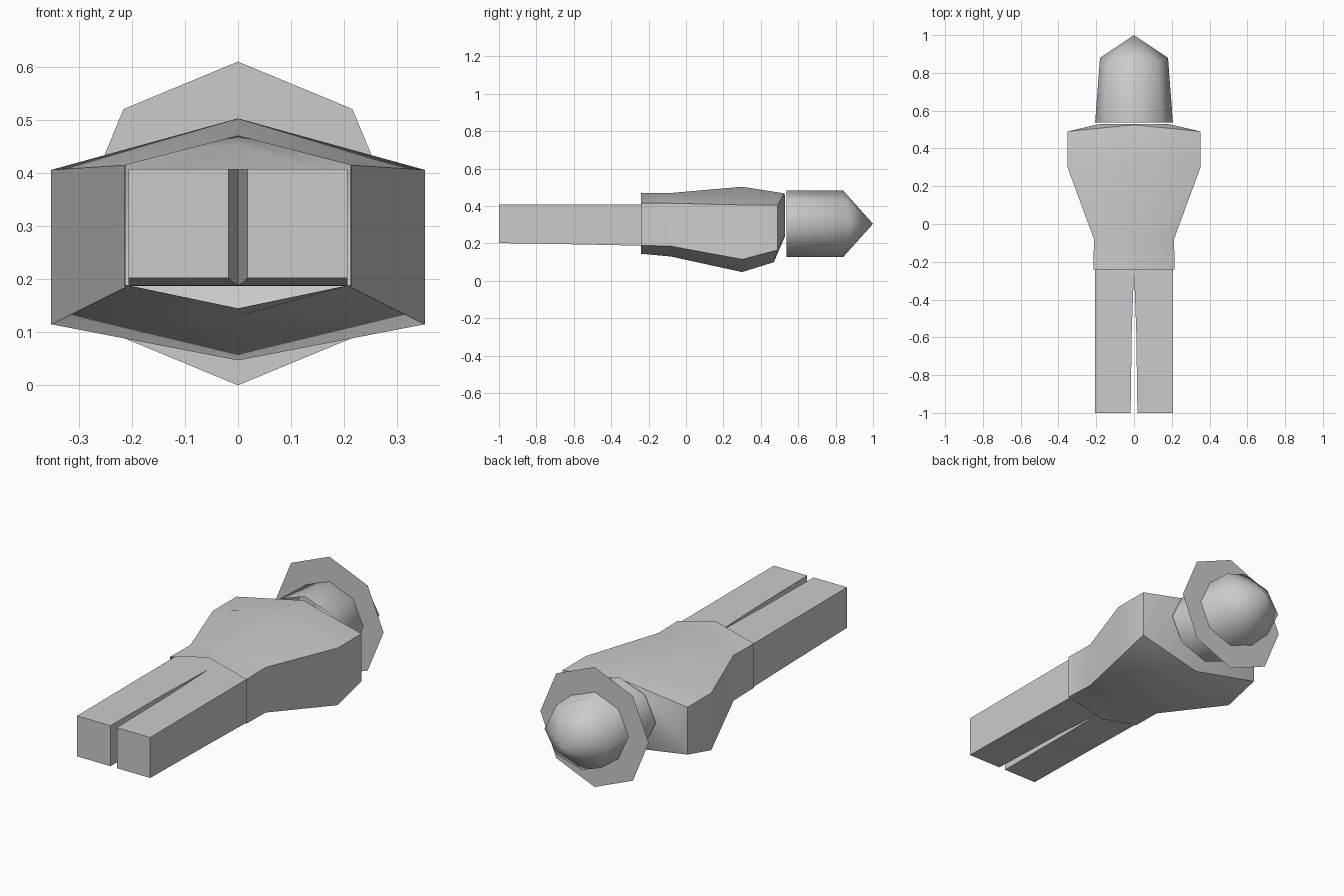
import bpy, bmesh, math

if "Cube" in bpy.data.objects:
    bpy.data.objects.remove(bpy.data.objects["Cube"])


def loft(name, rings, tip=None, cap_start=False, cap_end=False, angle=40):
    """Skin a list of equal-length rings, optionally closing to a tip or caps."""
    bm = bmesh.new()
    loops = [[bm.verts.new(p) for p in ring] for ring in rings]
    n = len(loops[0])
    for a, b in zip(loops, loops[1:]):
        for i in range(n):
            j = (i + 1) % n
            bm.faces.new((a[i], a[j], b[j], b[i]))
    if tip:
        t = bm.verts.new(tip)
        for i in range(n):
            bm.faces.new((loops[-1][i], loops[-1][(i + 1) % n], t))
    if cap_start:
        bm.faces.new(loops[0][::-1])
    if cap_end:
        bm.faces.new(loops[-1])
    bmesh.ops.recalc_face_normals(bm, faces=bm.faces)
    mesh = bpy.data.meshes.new(name)
    bm.to_mesh(mesh)
    bm.free()
    ob = bpy.data.objects.new(name, mesh)
    bpy.context.collection.objects.link(ob)
    bpy.context.view_layer.objects.active = ob
    ob.select_set(True)
    bpy.ops.object.shade_smooth_by_angle(angle=math.radians(angle))
    ob.select_set(False)
    return ob


def hexagon(w, top, high, low, bottom, y, y_top=None, y_bottom=None):
    """Six-sided torso section with flat sides and peaked front and back."""
    yt = y if y_top is None else y_top
    yb = y if y_bottom is None else y_bottom
    return [(0, yt, top), (w, y, high), (w, y, low),
            (0, yb, bottom), (-w, y, low), (-w, y, high)]


def octagon(rx, rz, y, bulge=0.0):
    angles = [i * math.pi / 4 for i in range(8)]
    return [(rx * math.sin(a), y + bulge * math.sin(a) ** 2,
             0.305 + rz * math.cos(a)) for a in angles]


# Torso: open hips, waist, chest, shoulders, then the neck end
loft("torso", [
    hexagon(0.215, 0.47, 0.415, 0.19, 0.145, -0.24),
    hexagon(0.212, 0.47, 0.415, 0.185, 0.13, -0.08),
    hexagon(0.352, 0.503, 0.406, 0.115, 0.047, 0.30),
    hexagon(0.352, 0.468, 0.406, 0.165, 0.10, 0.49, 0.525, 0.47),
    hexagon(0.18, 0.455, 0.40, 0.25, 0.24, 0.53),
], cap_end=True)

# Legs: square bars that meet at the hips
for side, label in ((-1, "left"), (1, "right")):
    rings = []
    for y, inner, low in ((-1, 0.018, 0.202), (-0.57, 0.012, 0.195),
                          (-0.24, 0.0, 0.188), (-0.1, 0.0, 0.187)):
        x0, x1 = side * inner, side * 0.206
        rings.append([(x0, y, 0.408), (x1, y, 0.408), (x1, y, low), (x0, y, low)])
    loft(label + "_leg", rings, cap_start=True, cap_end=True)

# Head: tapered eight-sided tube with a pointed crown
loft("head", [octagon(0.206, 0.178, 0.537), octagon(0.18, 0.178, 0.84, 0.04)],
     tip=(0, 1.0, 0.305), angle=50)

# Hat brim: flat eight-sided sheet around the head
loft("hat_brim", [octagon(0.1, 0.1, 0.735), octagon(0.305, 0.305, 0.735)])
